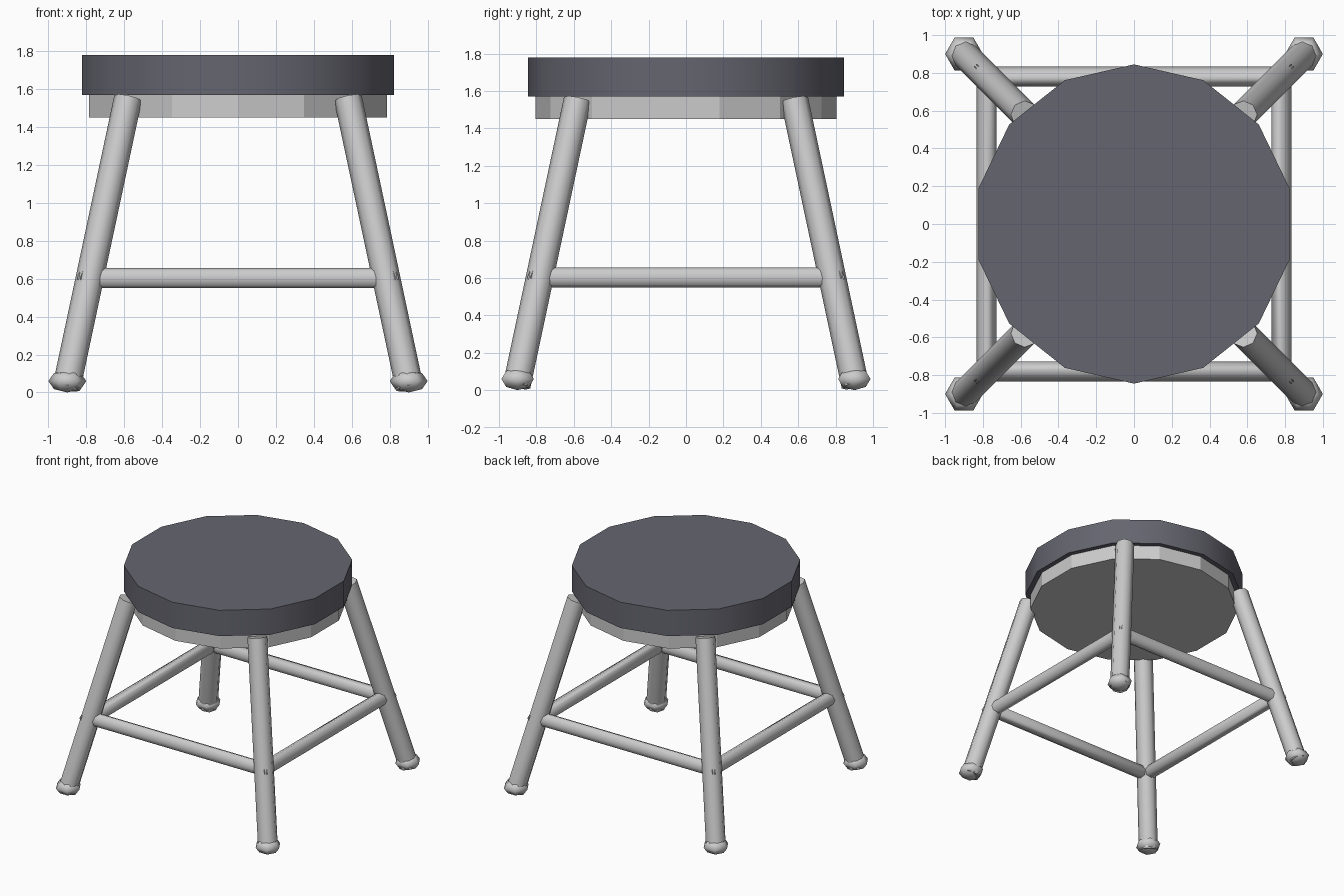
import bpy, bmesh, math
from mathutils import Vector, Matrix

if "Cube" in bpy.data.objects:
    bpy.data.objects.remove(bpy.data.objects["Cube"])


def make_object(name, bm, smooth=True, color=None):
    bmesh.ops.recalc_face_normals(bm, faces=bm.faces)
    mesh = bpy.data.meshes.new(name)
    bm.to_mesh(mesh)
    bm.free()
    obj = bpy.data.objects.new(name, mesh)
    bpy.context.collection.objects.link(obj)
    if color:
        mat = bpy.data.materials.new(name + "_material")
        mat.diffuse_color = color
        mat.use_nodes = True
        mat.node_tree.nodes["Principled BSDF"].inputs["Base Color"].default_value = mat.diffuse_color
        mesh.materials.append(mat)
    if smooth:
        bpy.ops.object.select_all(action='DESELECT')
        obj.select_set(True)
        bpy.context.view_layer.objects.active = obj
        bpy.ops.object.shade_smooth_by_angle(angle=math.radians(62))
    return obj


def cylinder(bm, sides, radius, start, end, spin=0.0):
    start, end = Vector(start), Vector(end)
    axis = end - start
    turn = axis.to_track_quat('Z', 'Y').to_matrix().to_4x4()
    matrix = Matrix.Translation((start + end) / 2) @ turn @ Matrix.Rotation(spin, 4, 'Z')
    return bmesh.ops.create_cone(bm, cap_ends=True, segments=sides, radius1=radius,
                                 radius2=radius, depth=axis.length, matrix=matrix)["verts"]


def disc(name, radius, z0, z1, **options):
    # Fourteen-sided disc with corners on the y axis
    bm = bmesh.new()
    verts = []
    for i in range(14):
        a = math.pi / 2 + i * math.tau / 14
        verts.append(bm.verts.new((radius * math.cos(a), radius * math.sin(a), z0)))
    face = bm.faces.new(verts)
    bm.normal_update()
    top = bmesh.ops.extrude_face_region(bm, geom=[face], use_keep_orig=True)["geom"]
    bmesh.ops.translate(bm, vec=(0, 0, z1 - z0),
                        verts=[v for v in top if isinstance(v, bmesh.types.BMVert)])
    return make_object(name, bm, **options)


# Seat cushion and the apron disc below it
disc("seat", 0.845, 1.57, 1.78, color=(0.13, 0.13, 0.16, 1))
disc("apron", 0.805, 1.45, 1.57, smooth=False)

# Splayed legs with six-sided foot caps
for sx, sy, label in ((-1, -1, "front_left"), (1, -1, "front_right"),
                      (-1, 1, "back_left"), (1, 1, "back_right")):
    bm = bmesh.new()
    cylinder(bm, 8, 0.074, (sx * 0.905, sy * 0.905, 0.025), (sx * 0.58, sy * 0.58, 1.552))
    make_object(label + "_leg", bm)

    bm = bmesh.new()
    matrix = (Matrix.Translation((sx * 0.9, sy * 0.9, 0.06))
              @ Matrix.Diagonal((0.1, 0.1, 0.06, 1)) @ Matrix.Rotation(math.pi / 2, 4, 'Z'))
    bmesh.ops.create_uvsphere(bm, u_segments=6, v_segments=4, radius=1, matrix=matrix)
    make_object(label + "_foot", bm)

# Stretcher bars with mitred ends
for i, label in enumerate(("front", "right", "back", "left")):
    bm = bmesh.new()
    cylinder(bm, 8, 0.053, (-0.8, -0.78, 0.603), (0.8, -0.78, 0.603))
    for v in bm.verts:
        v.co.x = math.copysign(abs(v.co.y) + 0.015, v.co.x)
    bmesh.ops.rotate(bm, verts=bm.verts, cent=(0, 0, 0),
                     matrix=Matrix.Rotation(i * math.pi / 2, 3, 'Z'))
    make_object(label + "_stretcher", bm)
